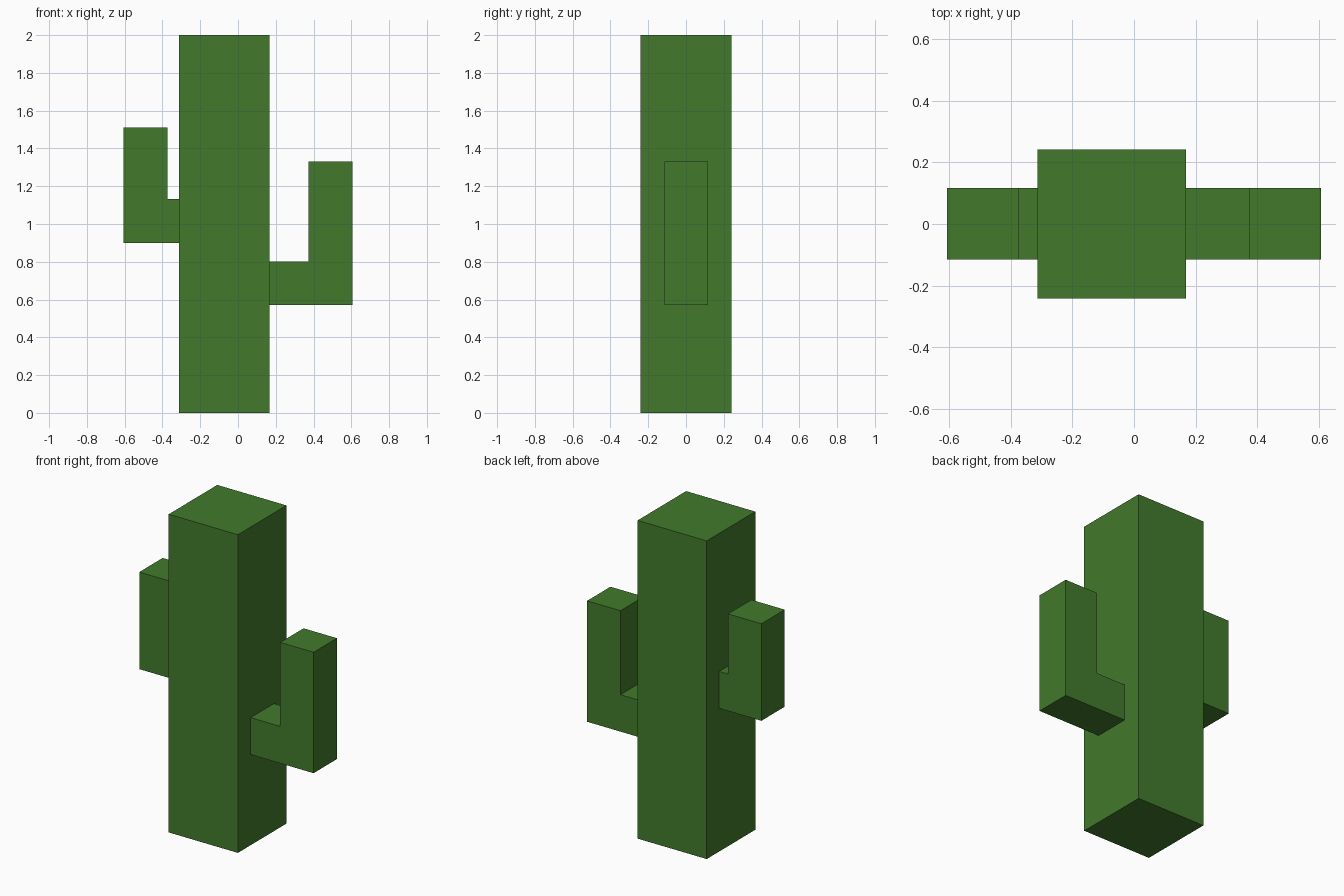
import bpy, bmesh

if "Cube" in bpy.data.objects:
    bpy.data.objects.remove(bpy.data.objects["Cube"])

green = bpy.data.materials.new("cactus_green")
green.diffuse_color = (0.0545, 0.195, 0.025, 1)
green.use_nodes = True
green.node_tree.nodes["Principled BSDF"].inputs["Base Color"].default_value = green.diffuse_color


def extrude_profile(name, points, y0, y1):
    """Extrude an outline in the xz plane from y0 to y1."""
    bm = bmesh.new()
    face = bm.faces.new([bm.verts.new((x, y0, z)) for x, z in points])
    result = bmesh.ops.extrude_face_region(bm, geom=[face], use_keep_orig=True)
    moved = [v for v in result["geom"] if isinstance(v, bmesh.types.BMVert)]
    bmesh.ops.translate(bm, verts=moved, vec=(0, y1 - y0, 0))
    bmesh.ops.recalc_face_normals(bm, faces=bm.faces)
    mesh = bpy.data.meshes.new(name)
    bm.to_mesh(mesh)
    bm.free()
    mesh.materials.append(green)
    obj = bpy.data.objects.new(name, mesh)
    bpy.context.collection.objects.link(obj)
    return obj


def arm(name, root, tip, bottom, top, thick=0.232):
    """L-shaped arm: out from the trunk at root, then up at tip."""
    inner = tip - thick if tip > 0 else tip + thick
    outline = [(root, bottom), (tip, bottom), (tip, top), (inner, top),
               (inner, bottom + thick), (root, bottom + thick)]
    return extrude_profile(name, outline, -0.115, 0.117)


# Square trunk
X0, X1 = -0.313, 0.168
extrude_profile("trunk", [(X0, 0), (X1, 0), (X1, 2), (X0, 2)], -0.241, 0.241)

# Arms, set slightly into the trunk
arm("left_arm", X0 + 0.005, -0.606, 0.90, 1.51)
arm("right_arm", X1 - 0.005, 0.606, 0.57, 1.33)
